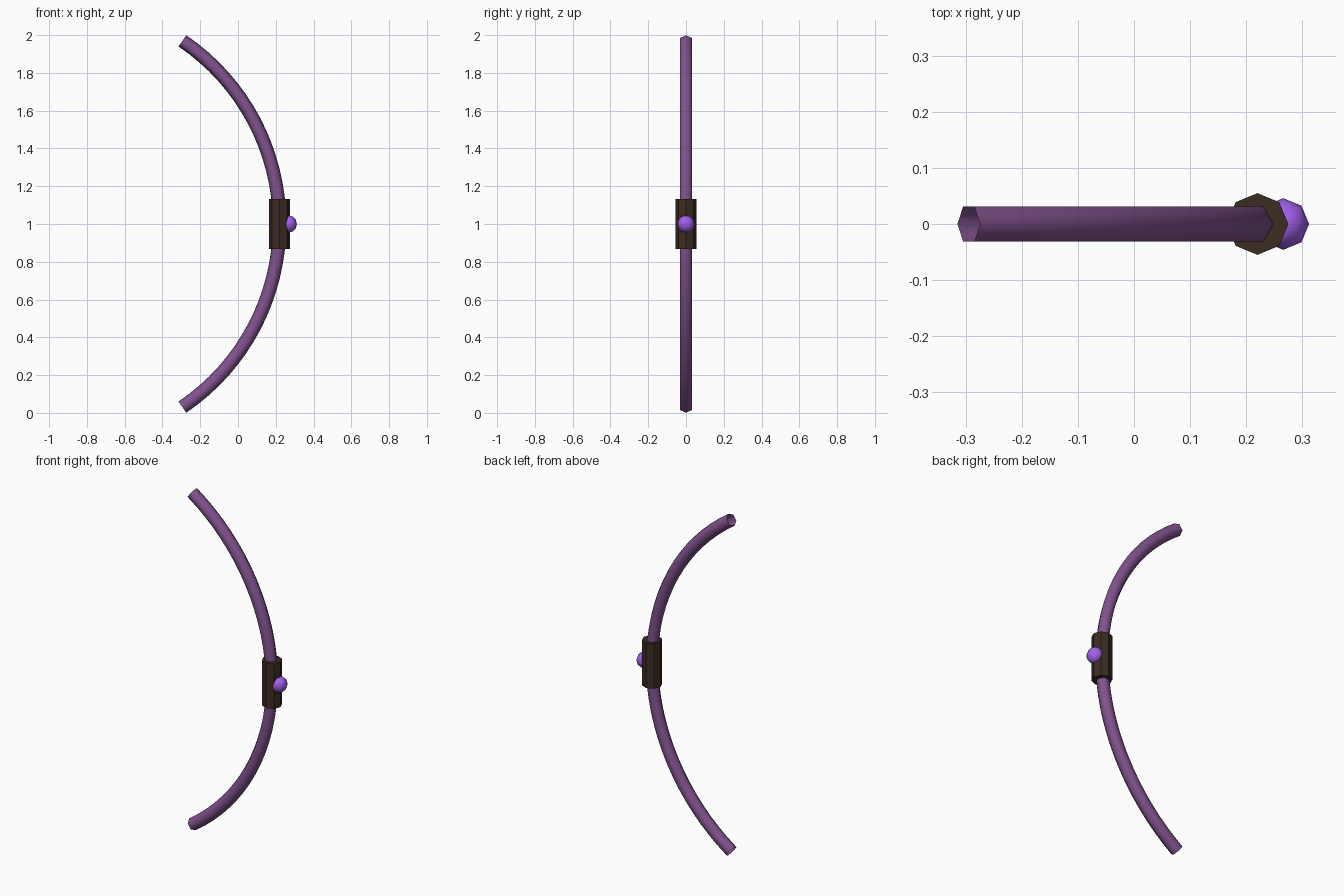
import bpy
import math

if "Cube" in bpy.data.objects:
    bpy.data.objects.remove(bpy.data.objects["Cube"])


def material(name, rgb):
    m = bpy.data.materials.new(name)
    m.diffuse_color = (*rgb, 1)
    m.use_nodes = True
    m.node_tree.nodes["Principled BSDF"].inputs["Base Color"].default_value = m.diffuse_color
    return m


def finish(ob, name, mat, smooth):
    ob.name = name
    ob.data.materials.append(mat)
    for p in ob.data.polygons:
        p.use_smooth = smooth
    return ob


purple = material("purple_wood", (0.22, 0.085, 0.27))
leather = material("dark_leather", (0.045, 0.025, 0.016))
crystal = material("violet_crystal", (0.37, 0.12, 0.85))

# bow limbs: open six-sided tube swept along one circular arc
APEX, R, HALF, TUBE = 0.22, 1.171, math.radians(55.9), 0.036
STEPS, SIDES = 32, 6
verts, faces = [], []
for i in range(STEPS + 1):
    a = -HALF + 2 * HALF * i / STEPS
    for k in range(SIDES):
        t = 2 * math.pi * k / SIDES
        rad = R + TUBE * math.cos(t)
        verts.append((APEX - R + rad * math.cos(a),
                      TUBE * math.sin(t),
                      1 + rad * math.sin(a)))
for i in range(STEPS):
    for k in range(SIDES):
        n = (k + 1) % SIDES
        faces.append((i * SIDES + k, i * SIDES + n,
                      (i + 1) * SIDES + n, (i + 1) * SIDES + k))
mesh = bpy.data.meshes.new("bow_limbs")
mesh.from_pydata(verts, [], faces)
# outward normals: ring runs x -> y while the path runs up
limbs = bpy.data.objects.new("bow_limbs", mesh)
bpy.context.collection.objects.link(limbs)
finish(limbs, "bow_limbs", purple, True)

# grip: eight-sided wrap round the middle
bpy.ops.mesh.primitive_cylinder_add(vertices=8, radius=0.055, depth=0.264,
                                    location=(APEX, 0, 1))
finish(bpy.context.object, "grip", leather, False)

# gem set in the outer side of the grip
bpy.ops.mesh.primitive_uv_sphere_add(segments=8, ring_count=6, radius=0.046,
                                     location=(0.266, 0, 1))
finish(bpy.context.object, "gem", crystal, True)
